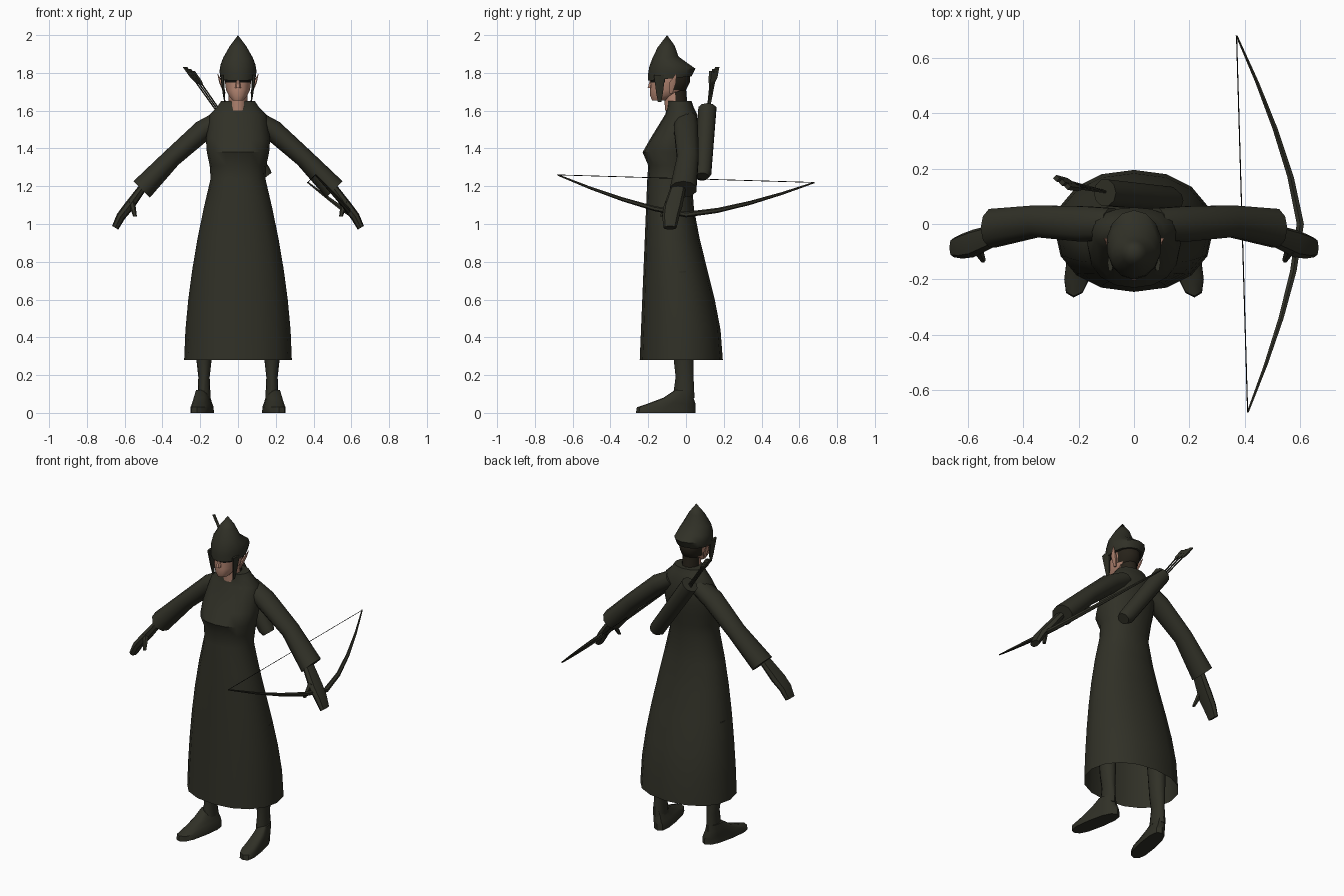
import bpy, bmesh
from math import sin, cos, tau, radians
from mathutils import Vector

cube = bpy.data.objects.get("Cube")
if cube:
    bpy.data.objects.remove(cube)


def material(name, *rgb):
    mat = bpy.data.materials.new(name)
    mat.use_nodes = True
    mat.diffuse_color = (*rgb, 1)
    mat.node_tree.nodes["Principled BSDF"].inputs["Base Color"].default_value = (*rgb, 1)
    return mat


OLIVE = material("dark olive cloth", .03, .03, .02)
SKIN = material("skin", .46, .24, .17)
HAIR = material("dark brown hair", .02, .016, .01)
BLACK = material("black", .005, .005, .004)
X, Y, Z = Vector((1, 0, 0)), Vector((0, 1, 0)), Vector((0, 0, 1))


def soften(value, power):
    """Squares off an ellipse when the power is below one."""
    return (1 if value > 0 else -1) * abs(value) ** power


def skin_sections(name, sections, u, v, sides, power=1, mats=(OLIVE,), rule=None,
                  open_start=False, mirrored=False):
    """Skins a row of (centre, half width along u, half width along v)."""
    bm = bmesh.new()
    loops = []
    for centre, along_u, along_v in sections:
        loop = []
        for i in range(sides):
            angle = tau * i / sides
            loop.append(bm.verts.new(Vector(centre)
                                     + u * along_u * soften(sin(angle), power)
                                     + v * along_v * soften(cos(angle), power)))
        loops.append(loop)
    for low, high in zip(loops, loops[1:]):
        for i in range(sides):
            j = (i + 1) % sides
            bm.faces.new((low[i], low[j], high[j], high[i]))
    bm.faces.new(loops[-1])
    if not open_start:
        bm.faces.new(loops[0])
    bmesh.ops.remove_doubles(bm, verts=bm.verts, dist=.0001)
    bmesh.ops.recalc_face_normals(bm, faces=bm.faces)
    if rule:
        for face in bm.faces:
            face.material_index = rule(face.calc_center_median())

    mesh = bpy.data.meshes.new(name)
    bm.to_mesh(mesh)
    bm.free()
    for mat in mats:
        mesh.materials.append(mat)
    ob = bpy.data.objects.new(name, mesh)
    bpy.context.collection.objects.link(ob)
    bpy.ops.object.select_all(action='DESELECT')
    ob.select_set(True)
    bpy.context.view_layer.objects.active = ob
    bpy.ops.object.shade_smooth_by_angle(angle=radians(45))
    if mirrored:
        ob.modifiers.new("other side", 'MIRROR')


def stack(name, rows, x=0, v=Y, sides=12, **options):
    """Level sections given as (height, half width, front, back)."""
    sections = [((x, (front + back) / 2, z), half, (back - front) / 2)
                for z, half, front, back in rows]
    skin_sections(name, sections, X, v, sides, **options)


def limb(name, points, u=Y, v=X, flat=1, sides=8, **options):
    """A path of (x, y, z, radius), flattened along v."""
    sections = [(point, radius, radius * flat) for *point, radius in points]
    skin_sections(name, sections, u, v, sides, **options)


# Long robe: the skirt flares by rule, the bodice follows a few sections
skirt = []
for step in range(7):
    t = step / 6
    ease = t * t * (3 - 2 * t)
    skirt.append((.28 + .96 * t, .285 - .14 * t ** 1.7, .04 * t - .245, .195 - .165 * ease))
bodice = [(1.31, .15, -.2, .04), (1.38, .165, -.23, .05), (1.45, .17, -.19, .06),
          (1.58, .15, -.11, .06), (1.62, .11, -.1, .04), (1.65, .09, -.1, .03)]
stack("robe", skirt + bodice, sides=16, power=.92, open_start=True)


# Neck and head, with hair at the back and a mask over the eyes
def head_colour(centre):
    if centre.y > -.06 and centre.z > 1.67:
        return 1
    return 2 if centre.z > 1.76 and centre.y < -.11 else 0


stack("neck", [(1.6, .05, -.11, .01), (1.72, .05, -.12, 0)],
      mats=(SKIN, HAIR), rule=lambda centre: int(centre.y > -.04))
stack("head", [(1.655, .03, -.18, -.1), (1.68, .05, -.19, -.05), (1.71, .065, -.19, 0),
               (1.75, .07, -.19, .02), (1.79, .08, -.19, .02), (1.85, .06, -.17, -.03)],
      sides=14, power=.9, mats=(SKIN, HAIR, BLACK), rule=head_colour)
limb("nose", [(0, -.19, 1.72, .015), (0, -.18, 1.77, .01)], sides=6, mats=(SKIN,))
limb("ears", [(.07, -.08, 1.69, .01), (.09, -.07, 1.75, .02), (.11, -.05, 1.8, 0)],
     flat=.5, sides=6, mats=(SKIN,), mirrored=True)

# Peaked cap with a back brim, and its cheek guards
stack("cap", [(1.77, .095, -.2, .03), (1.81, .1, -.2, .05), (1.84, .095, -.195, .01),
              (1.88, .08, -.18, -.04), (1.94, .045, -.15, -.06), (2, 0, -.1, -.1)],
      v=Vector((0, 1, .1)), sides=14)
limb("cheek_guards", [(.07, -.14, 1.645, .01), (.075, -.14, 1.69, .02), (.085, -.14, 1.79, .035)],
     flat=.3, sides=6, mirrored=True)

# Sleeves, hands and thumbs
across_arm = Vector((.7, 0, .7))
limb("sleeves", [(.08, 0, 1.56, .06), (.18, 0, 1.5, .067), (.35, .01, 1.35, .06),
                 (.51, -.015, 1.183, .073)],
     v=across_arm, flat=.85, sides=10, mirrored=True)
limb("hands", [(.5, -.04, 1.2, .04), (.58, -.07, 1.09, .05), (.62, -.08, 1.04, .045),
               (.65, -.085, .98, .035)],
     v=Vector((.85, 0, .5)), flat=.55, power=.85, mirrored=True)
limb("thumbs", [(.565, -.09, 1.12, .02), (.545, -.13, 1.04, .01)], sides=6, mirrored=True)

# Legs inside the robe, and shoes turned outward
stack("legs", [(.08, .035, -.07, .045), (.19, .03, -.055, .04), (.28, .04, -.065, .04),
               (.75, .06, -.1, .03)], x=.18, mirrored=True)
stack("shoes", [(0, .05, -.265, .05), (.03, .05, -.26, .05), (.05, .045, -.2, .05),
                (.08, .04, -.12, .04), (.12, .03, -.06, .04)],
      x=.19, v=Vector((-.18, 1, 0)), power=.75, mirrored=True)

# Quiver slung across the back
limb("quiver", [(.15, .085, 1.25, .035), (.13, .09, 1.27, .046), (-.105, .113, 1.61, .05)],
     v=Vector((.8, 0, .6)), sides=10)

# Fan of arrows with fletching
for name, k in (("upper", -1), ("middle", 0), ("lower", 1)):
    base = Vector((-.07 + .01 * k, .11, 1.55))
    tip = Vector((-.26 + .02 * k, .15 - .015 * k, 1.82 - .01 * k))
    limb(name + "_arrow", [(*base, .005), (*tip, .005)], sides=5)
    limb(name + "_fletching", [(*base.lerp(tip, .7), .004), (*base.lerp(tip, .8), .012),
                               (*tip, .012)], sides=4)

# Bow held in the left hand, and its string
bow = []
for step in range(-4, 5):
    t = step / 4
    bend = 1 - abs(t) ** 1.4
    bow.append((.39 - .02 * t + .21 * bend, .68 * t, 1.24 - .02 * t - .19 * bend,
                .004 + .011 * bend))
limb("bow", bow, u=X, v=Z, sides=6)
limb("bow_string", [(*bow[0][:3], .002), (*bow[-1][:3], .002)], u=X, v=Z, sides=4,
     mats=(BLACK,))
